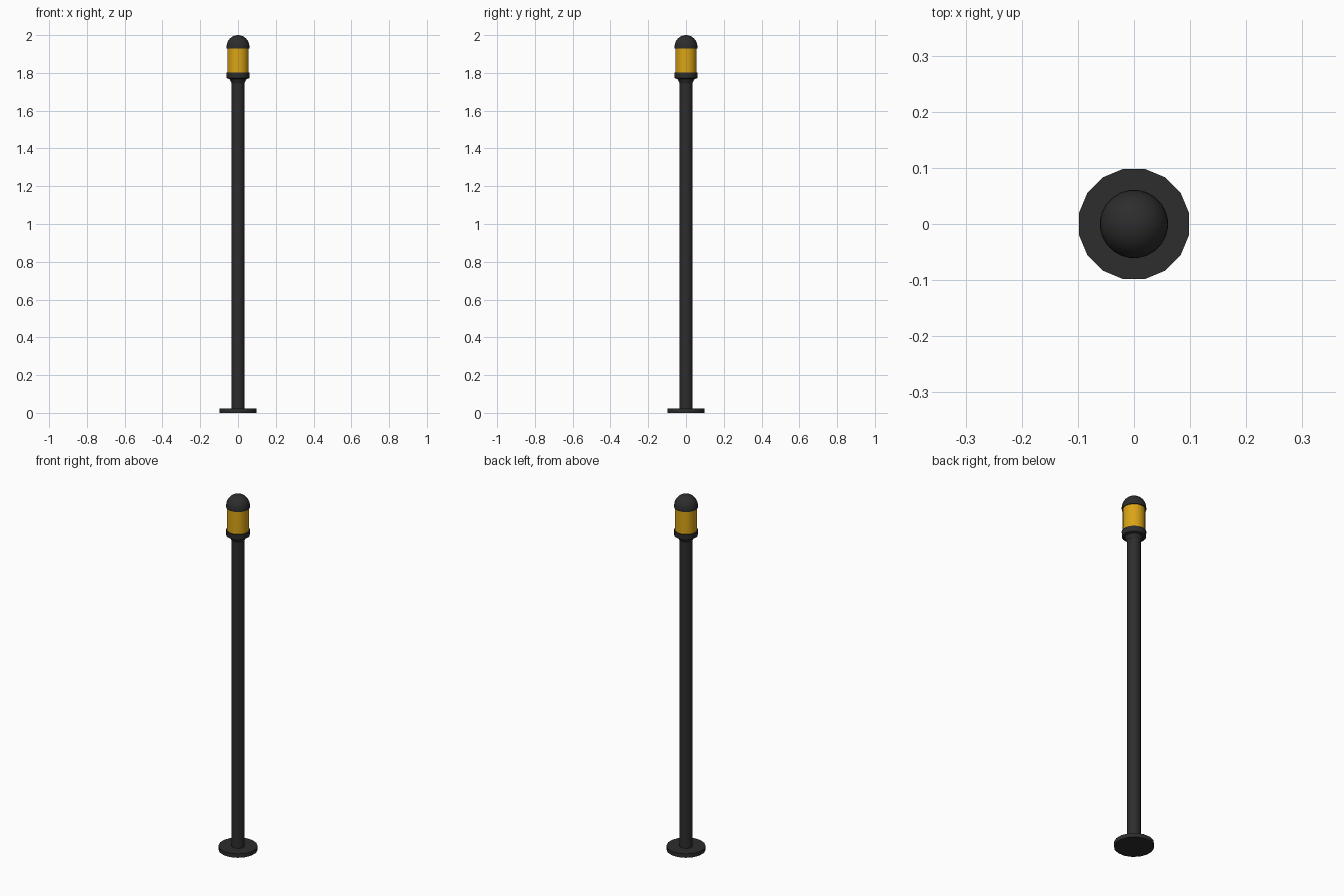
import bpy, math

if "Cube" in bpy.data.objects:
    bpy.data.objects.remove(bpy.data.objects["Cube"])


def material(name, rgb):
    m = bpy.data.materials.new(name)
    m.diffuse_color = (*rgb, 1)
    m.use_nodes = True
    m.node_tree.nodes["Principled BSDF"].inputs["Base Color"].default_value = m.diffuse_color
    return m


dark = material("charcoal_metal", (0.026, 0.026, 0.027))
amber = material("amber_lens", (0.70, 0.37, 0.008))


def lathe(name, profile, mat, sides):
    """Revolve (radius, height) points about z; radius 0 makes a pole, open ends are capped."""
    verts, rings, faces = [], [], []
    for r, z in profile:
        n = 1 if r == 0 else sides
        rings.append(range(len(verts), len(verts) + n))
        for i in range(n):
            a = 2 * math.pi * (i + 0.5) / sides
            verts.append((r * math.cos(a), r * math.sin(a), z))
    for lo, hi in zip(rings, rings[1:]):
        for i in range(sides):
            j = (i + 1) % sides
            if len(hi) == 1:
                faces.append((lo[i], lo[j], hi[0]))
            else:
                faces.append((lo[i], lo[j], hi[j], hi[i]))
    faces.append(tuple(reversed(rings[0])))
    if len(rings[-1]) > 1:
        faces.append(tuple(rings[-1]))
    me = bpy.data.meshes.new(name)
    me.from_pydata(verts, [], faces)
    me.materials.append(mat)
    ob = bpy.data.objects.new(name, me)
    bpy.context.collection.objects.link(ob)
    bpy.ops.object.select_all(action='DESELECT')
    ob.select_set(True)
    bpy.context.view_layer.objects.active = ob
    bpy.ops.object.shade_smooth_by_angle(angle=math.radians(35))
    return ob


# Foot plate and post
lathe("foot_plate", [(0.1, 0), (0.1, 0.022)], dark, 16)
lathe("post", [(0.034, 0.02), (0.034, 1.77)], dark, 16)

# Flared collar under the lamp
lathe("lamp_collar", [(0.034, 1.745), (0.046, 1.768), (0.06, 1.772), (0.061, 1.802)], dark, 24)

# Amber lens
lathe("lamp_lens", [(0.056, 1.795), (0.056, 1.94)], amber, 24)

# Domed cap with a short straight rim
R, base = 0.061, 1.939
dome = [(R, 1.929)]
for k in range(8):
    t = math.pi / 2 * k / 8
    dome.append((R * math.cos(t), base + R * math.sin(t)))
lathe("lamp_cap", dome + [(0, base + R)], dark, 24)
